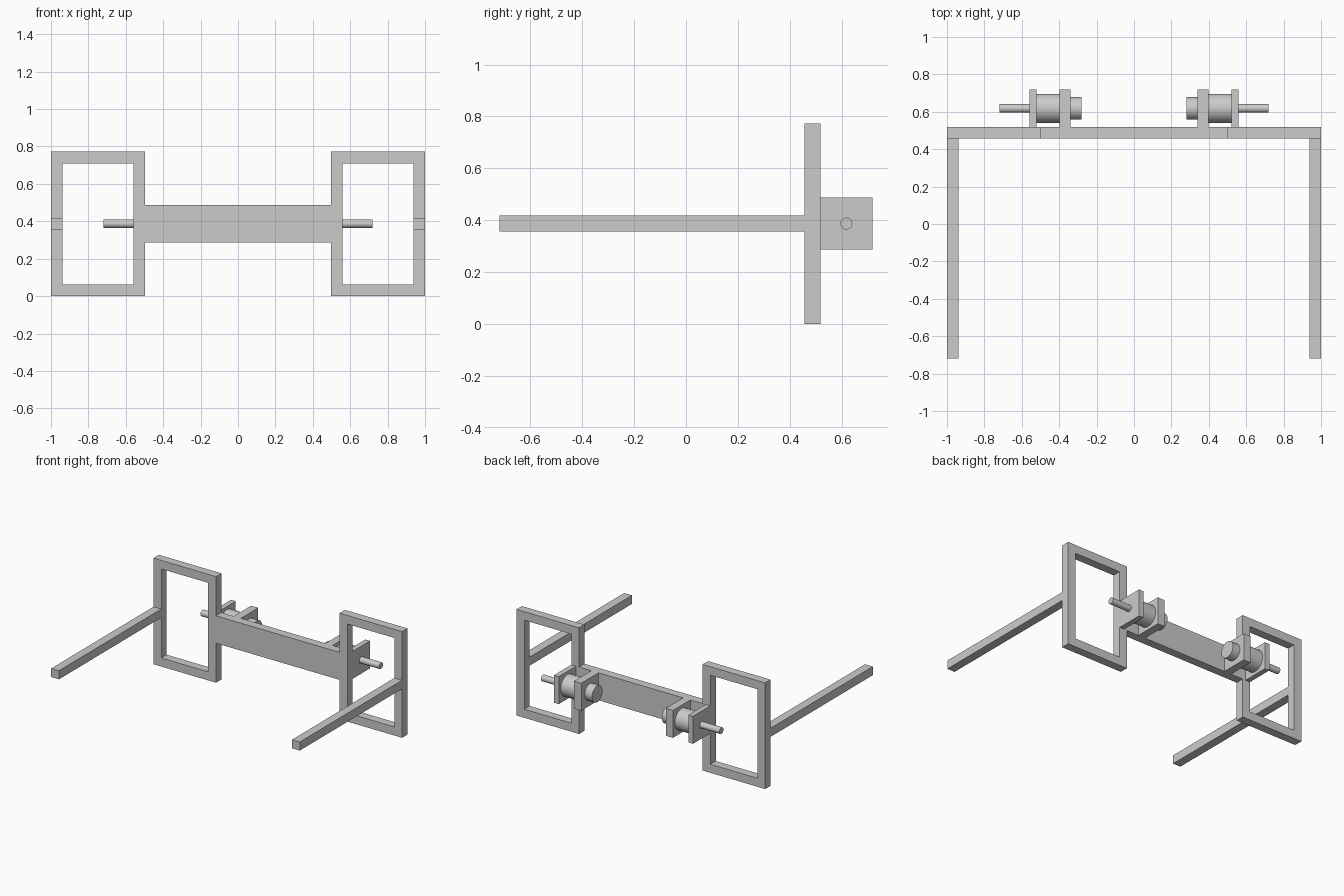
import bpy, bmesh, math

if "Cube" in bpy.data.objects:
    bpy.data.objects.remove(bpy.data.objects["Cube"])

ZC = 0.387             # height of the shaft axis and arms
Y0, Y1 = 0.457, 0.519  # front and back of the frame plane
BAR = 0.0625           # bar width


def finish(name, bm):
    bmesh.ops.recalc_face_normals(bm, faces=bm.faces)
    mesh = bpy.data.meshes.new(name)
    bm.to_mesh(mesh)
    bm.free()
    obj = bpy.data.objects.new(name, mesh)
    bpy.context.collection.objects.link(obj)
    return obj


def box(name, x, y, z):
    bm = bmesh.new()
    bmesh.ops.create_cube(bm, size=1)
    for v in bm.verts:
        for i, (lo, hi) in enumerate((x, y, z)):
            v.co[i] = lo if v.co[i] < 0 else hi
    return finish(name, bm)


def rect_frame(name, x, y, z, w):
    # Rectangular ring: outer and inner loops joined on every side
    def loop(yy, d):
        return [bm.verts.new((px, yy, pz)) for px, pz in (
            (x[0] + d, z[0] + d), (x[1] - d, z[0] + d),
            (x[1] - d, z[1] - d), (x[0] + d, z[1] - d))]
    bm = bmesh.new()
    loops = [loop(y[0], 0), loop(y[1], 0), loop(y[1], w), loop(y[0], w)]
    for a, b in zip(loops, loops[1:] + loops[:1]):
        for i in range(4):
            j = (i + 1) % 4
            bm.faces.new((a[i], a[j], b[j], b[i]))
    return finish(name, bm)


def rod(name, x, radius):
    # Cylinder lying along x on the shaft axis
    bpy.ops.mesh.primitive_cylinder_add(
        vertices=32, radius=radius, depth=x[1] - x[0],
        location=((x[0] + x[1]) / 2, 0.618, ZC), rotation=(0, math.pi / 2, 0))
    obj = bpy.context.object
    obj.name = name
    bpy.ops.object.shade_smooth_by_angle(angle=math.radians(30))
    return obj


# Central plate
box("centre_plate", (-0.497, 0.497), (Y0, Y1), (0.287, 0.487))

for side, s in (("left", -1), ("right", 1)):
    def sx(a, b):
        return tuple(sorted((s * a, s * b)))

    # Side frame and forward arm
    rect_frame(side + "_frame", sx(0.497, 1), (Y0, Y1), (0, 0.772), BAR)
    box(side + "_arm", sx(1 - BAR, 1), (-0.718, Y0), (ZC - BAR / 2, ZC + BAR / 2))

    # Bracket plates behind the centre plate
    box(side + "_outer_bracket", sx(0.521, 0.559), (Y1, 0.718), (0.287, 0.487))
    box(side + "_inner_bracket", sx(0.34, 0.398), (Y1, 0.718), (0.287, 0.487))

    # Motor body, end cap and output shaft
    rod(side + "_motor", sx(0.398, 0.521), 0.078)
    rod(side + "_motor_cap", sx(0.281, 0.34), 0.06)
    rod(side + "_shaft", sx(0.559, 0.718), 0.023)
